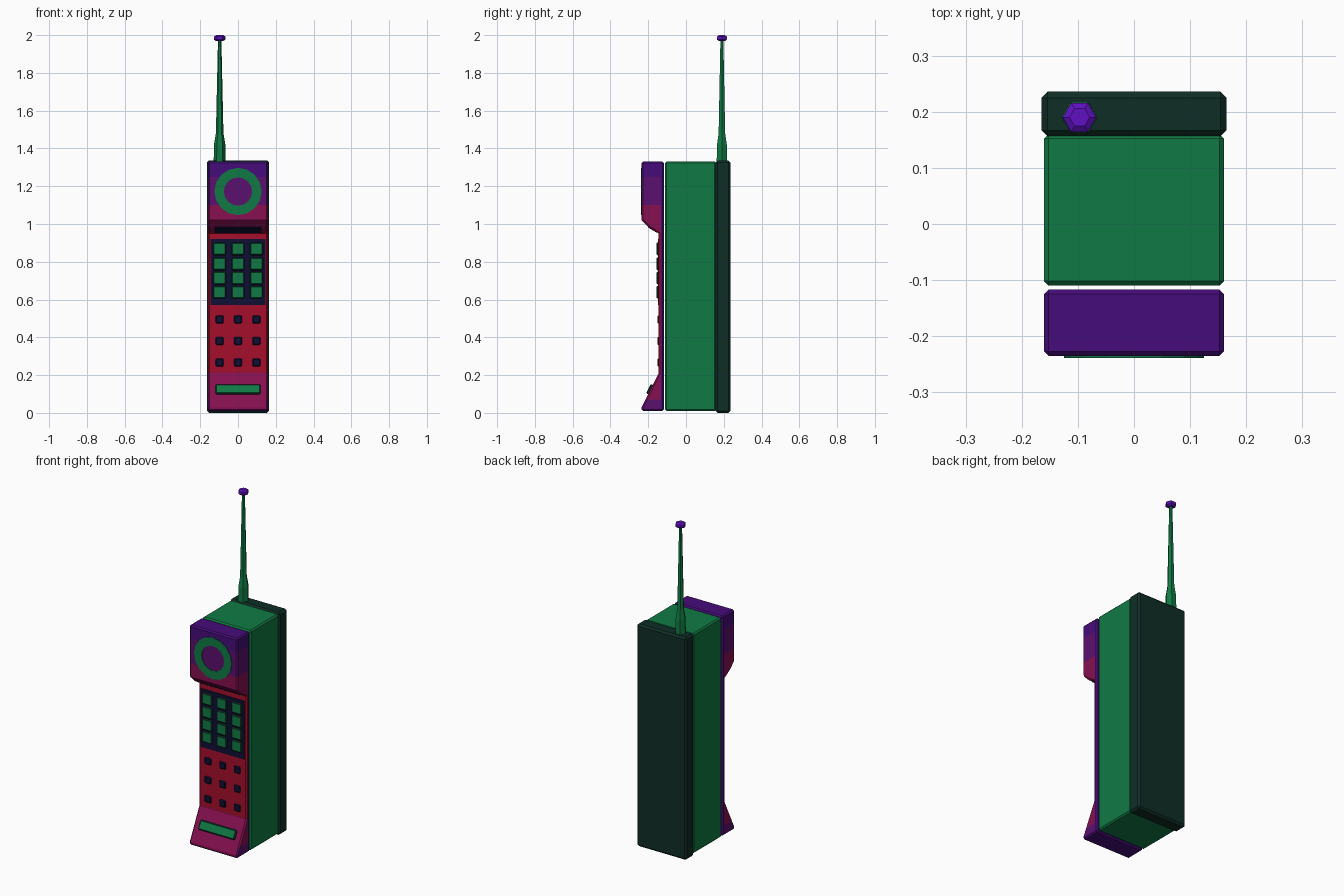
import bpy, bmesh, math
from mathutils import Matrix, Vector

if "Cube" in bpy.data.objects:
    bpy.data.objects.remove(bpy.data.objects["Cube"])


def mat(name, r, g, b):
    lin = [(c / 255 / 12.92 if c < 11 else ((c / 255 + 0.055) / 1.055) ** 2.4) for c in (r, g, b)]
    m = bpy.data.materials.new(name)
    m.diffuse_color = (*lin, 1)
    m.use_nodes = True
    m.node_tree.nodes["Principled BSDF"].inputs["Base Color"].default_value = m.diffuse_color
    return m


GREEN = mat("green", 16, 122, 68)
DARK = mat("dark green", 15, 46, 38)
NAVY = mat("navy", 14, 16, 52)
RED = mat("red", 165, 15, 44)
MAGENTA = mat("magenta", 134, 16, 80)
PURPLE = mat("purple", 90, 16, 110)
INDIGO = mat("indigo", 70, 12, 122)
VIOLET = mat("bright violet", 96, 16, 195)


def finish(name, bm, mats):
    me = bpy.data.meshes.new(name)
    bm.to_mesh(me)
    bm.free()
    for m in mats:
        me.materials.append(m)
    ob = bpy.data.objects.new(name, me)
    bpy.context.collection.objects.link(ob)
    return ob


def bevel(bm, edges, width):
    bmesh.ops.bevel(bm, geom=edges, offset=width, segments=1, profile=0.5,
                    affect='EDGES', clamp_overlap=True)


def block(name, center, size, mats, width=0.0, tilt=0.0):
    """Chamfered box; a second material goes on everything but the front face."""
    bm = bmesh.new()
    bmesh.ops.create_cube(bm, size=1)
    bmesh.ops.scale(bm, vec=size, verts=bm.verts)
    if width:
        bevel(bm, bm.edges[:], width)
    if len(mats) > 1:
        bm.normal_update()
        for f in bm.faces:
            f.material_index = 0 if f.normal.y < -0.9 else 1
    bm.transform(Matrix.Translation(center) @ Matrix.Rotation(tilt, 4, 'X'))
    return finish(name, bm, mats)


def lathe(name, x, y, rings, sides, material):
    """Stack of (radius, z) rings with closed ends."""
    bm = bmesh.new()
    loops = []
    for r, z in rings:
        loops.append([bm.verts.new((x + r * math.cos(math.tau * i / sides),
                                    y + r * math.sin(math.tau * i / sides), z))
                      for i in range(sides)])
    for a, b in zip(loops, loops[1:]):
        for i in range(sides):
            j = (i + 1) % sides
            bm.faces.new((a[i], a[j], b[j], b[i]))
    bm.faces.new(loops[0][::-1])
    bm.faces.new(loops[-1])
    return finish(name, bm, [material])


# Main body and wider battery pack behind it
block("body", (0, 0.025, 0.67), (0.32, 0.27, 1.32), [GREEN], 0.008)
block("battery_pack", (0, 0.196, 0.668), (0.33, 0.08, 1.336), [DARK], 0.011)

# Front shell: side profile pulled across, chamfered, then coloured in bands by height
profile = [(-0.117, 0.01), (-0.235, 0.01), (-0.235, 0.03), (-0.145, 0.21), (-0.145, 0.95),
           (-0.195, 0.98), (-0.235, 1.02), (-0.235, 1.33), (-0.117, 1.33)]
bm = bmesh.new()
face = bm.faces.new([bm.verts.new((-0.16, y, z)) for y, z in profile])
ext = bmesh.ops.extrude_face_region(bm, geom=[face])
bmesh.ops.translate(bm, vec=(0.32, 0, 0),
                    verts=[v for v in ext["geom"] if isinstance(v, bmesh.types.BMVert)])
bmesh.ops.recalc_face_normals(bm, faces=bm.faces)
bevel(bm, [e for e in bm.edges if e.calc_face_angle_signed() > 0.8], 0.008)
cuts = [((0, 0, z), (0, 0, 1)) for z in (0.07, 0.215, 0.962, 1.10, 1.25)]
cuts.append(((0, -0.133, 0), (0, 1, 0)))
for co, no in cuts:
    bmesh.ops.bisect_plane(bm, geom=bm.verts[:] + bm.edges[:] + bm.faces[:],
                           plane_co=co, plane_no=no)
bm.normal_update()
for f in bm.faces:
    c = f.calc_center_median()
    if c.z > 1.25 or c.z < 0.022 or c.y > -0.133:
        f.material_index = 3
    elif c.z > 1.10 or (c.z < 0.07 and abs(f.normal.x) > 0.5):
        f.material_index = 2
    elif c.z > 0.962 or c.z < 0.215:
        f.material_index = 1
finish("front_shell", bm, [RED, MAGENTA, PURPLE, INDIGO])

# Earpiece ring, a thin plate
bm = bmesh.new()
N = 16
outer, inner = [[bm.verts.new((r * math.cos(math.tau * i / N), -0.239,
                               1.172 + r * math.sin(math.tau * i / N))) for i in range(N)]
                for r in (0.125, 0.075)]
ring = [bm.faces.new((outer[i], outer[(i + 1) % N], inner[(i + 1) % N], inner[i]))
        for i in range(N)]
ext = bmesh.ops.extrude_face_region(bm, geom=ring)
bmesh.ops.translate(bm, vec=(0, 0.005, 0),
                    verts=[v for v in ext["geom"] if isinstance(v, bmesh.types.BMVert)])
bmesh.ops.recalc_face_normals(bm, faces=bm.faces)
finish("earpiece_ring", bm, [GREEN])

# Display on the overhang slope
block("display", (0, -0.176, 0.970), (0.25, 0.006, 0.055), [NAVY], 0, math.atan2(0.05, 0.03))

# Keypad panel with its keys
block("keypad_panel", (0, -0.146, 0.745), (0.29, 0.006, 0.35), [NAVY])
for r, z in enumerate((0.868, 0.789, 0.714, 0.639)):
    for c in range(3):
        block(f"key_{r}_{c}", ((c - 1) * 0.098, -0.148, z), (0.068, 0.018, 0.068),
              [GREEN, DARK], 0.006)

# Small function buttons
for r, z in enumerate((0.495, 0.381, 0.267)):
    for c in range(3):
        block(f"small_button_{r}_{c}", ((c - 1) * 0.097, -0.146, z), (0.042, 0.012, 0.042),
              [NAVY], 0.005)

# Mouthpiece bar on the lower slope
block("mouthpiece_bar", (0, -0.189, 0.124), (0.24, 0.022, 0.056), [GREEN, DARK], 0.006,
      -math.atan(0.5))

# Antenna and its tip
lathe("antenna", -0.097, 0.19, [(0.032, 1.32), (0.030, 1.42), (0.020, 1.48), (0.009, 1.975)],
      6, GREEN)
lathe("antenna_tip", -0.097, 0.19, [(0.018, 1.968), (0.030, 1.976), (0.030, 1.992), (0.018, 2.0)],
      6, VIOLET)
